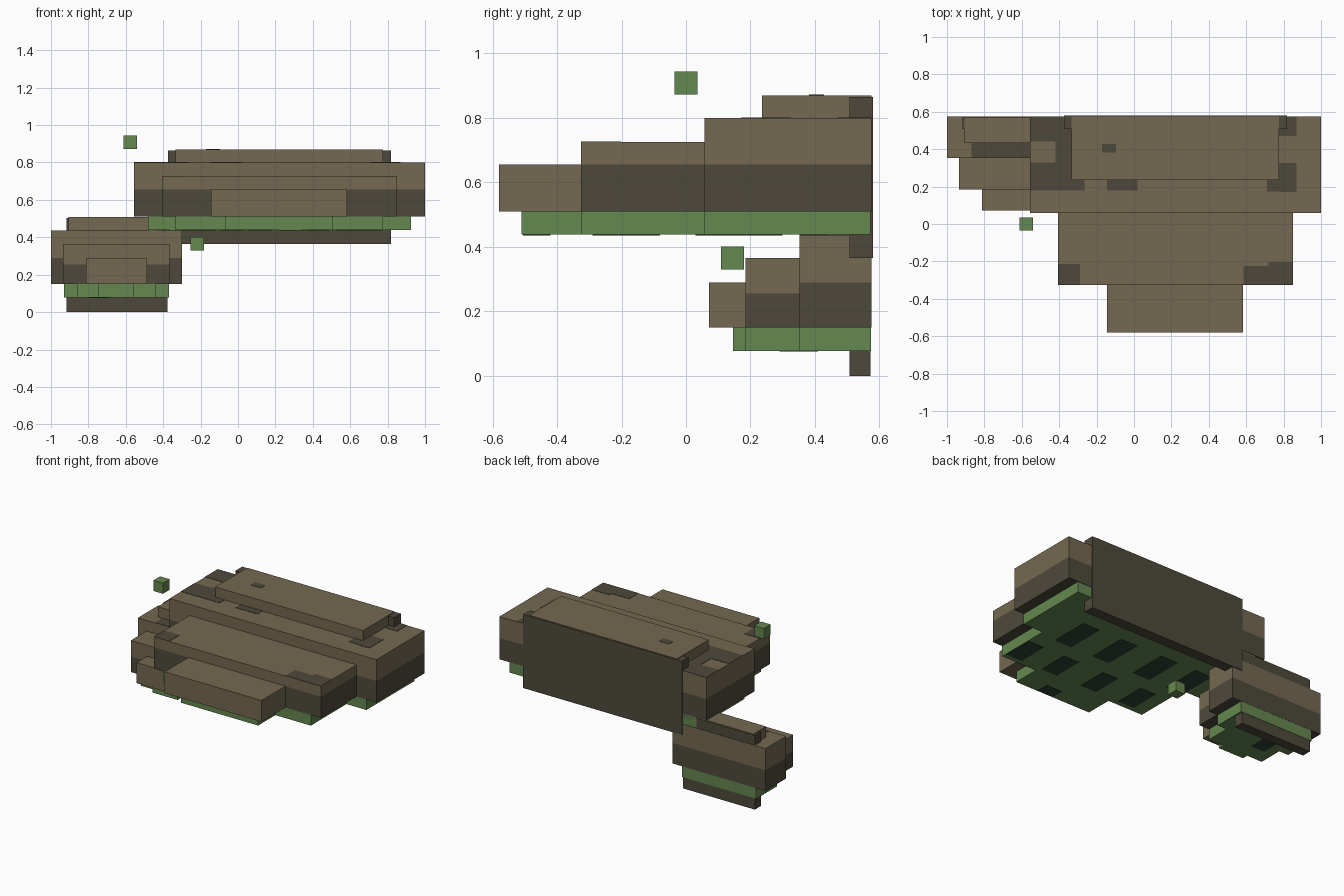
import bpy, bmesh
from mathutils import Vector

cube = bpy.data.objects.get("Cube")
if cube:
    bpy.data.objects.remove(cube, do_unlink=True)


def linear(c):
    c /= 255
    return c / 12.92 if c <= 0.04045 else ((c + 0.055) / 1.055) ** 2.4


def material(name, rgb):
    m = bpy.data.materials.new(name)
    col = [linear(c) for c in rgb] + [1]
    m.diffuse_color = col
    m.use_nodes = True
    bsdf = next(n for n in m.node_tree.nodes if n.type == 'BSDF_PRINCIPLED')
    bsdf.inputs["Base Color"].default_value = col
    bsdf.inputs["Roughness"].default_value = 0.9
    return m


TAN = material("cap tan", (116, 105, 81))
DARK = material("dark bark brown", (78, 73, 59))
GREEN = material("gill green", (101, 136, 80))
SHADE = material("dark gill green", (48, 64, 50))


def box(name, x, y, z, mat, split=None):
    """Box from ranges; with split, faces below that height turn dark brown."""
    bm = bmesh.new()
    bmesh.ops.create_cube(bm, size=1)
    for v in bm.verts:
        v.co = Vector([r[0] + (c + 0.5) * (r[1] - r[0]) for c, r in zip(v.co, (x, y, z))])
    if split:
        bmesh.ops.bisect_plane(bm, geom=bm.verts[:] + bm.edges[:] + bm.faces[:],
                               plane_co=(0, 0, split), plane_no=(0, 0, 1))
        for f in bm.faces:
            f.material_index = int(f.calc_center_median().z < split)
    me = bpy.data.meshes.new(name)
    bm.to_mesh(me)
    bm.free()
    me.materials.append(mat)
    if split:
        me.materials.append(DARK)
    ob = bpy.data.objects.new(name, me)
    bpy.context.collection.objects.link(ob)
    return ob


def patches(name, z, rects, mat):
    """Thin painted plates centred on height z; each rect is x0, x1, y0, y1."""
    for i, (x0, x1, y0, y1) in enumerate(rects, 1):
        box(f"{name}_{i}", (x0, x1), (y0, y1), (z - 0.002, z + 0.002), mat)


# Large shelf: stepped cap, crown and mounting plate
box("large_cap_back", (-0.555, 1.0), (0.058, 0.575), (0.51, 0.80), TAN, 0.655)
box("large_cap_middle", (-0.405, 0.85), (-0.325, 0.058), (0.51, 0.725), TAN, 0.655)
box("large_cap_front", (-0.145, 0.583), (-0.58, -0.325), (0.51, 0.655), TAN)
box("large_crown", (-0.335, 0.775), (0.235, 0.576), (0.80, 0.87), TAN)
box("large_back_plate", (-0.375, 0.818), (0.507, 0.58), (0.365, 0.865), DARK)

# Large shelf: gills
box("large_gill_back", (-0.48, 0.925), (0.058, 0.572), (0.438, 0.51), GREEN)
box("large_gill_middle", (-0.335, 0.775), (-0.325, 0.058), (0.438, 0.51), GREEN)
box("large_gill_front", (-0.07, 0.508), (-0.51, -0.325), (0.438, 0.51), GREEN)

# Small shelf: stepped cap, crown and mounting plate
box("small_cap_back", (-1.0, -0.30), (0.352, 0.575), (0.15, 0.437), TAN, 0.29)
box("small_cap_middle", (-0.935, -0.365), (0.185, 0.352), (0.15, 0.365), TAN, 0.255)
box("small_cap_front", (-0.812, -0.487), (0.072, 0.185), (0.15, 0.29), TAN)
box("small_crown", (-0.905, -0.395), (0.432, 0.569), (0.437, 0.508), TAN)
box("small_back_plate", (-0.918, -0.378), (0.507, 0.572), (0.0, 0.503), DARK)

# Small shelf: gills
box("small_gill_back", (-0.93, -0.37), (0.352, 0.574), (0.077, 0.15), GREEN)
box("small_gill_middle", (-0.86, -0.44), (0.185, 0.352), (0.077, 0.15), GREEN)
box("small_gill_front", (-0.745, -0.555), (0.145, 0.185), (0.077, 0.15), GREEN)

# Floating spores
box("upper_spore", (-0.611, -0.539), (-0.036, 0.036), (0.872, 0.944), GREEN)
box("lower_spore", (-0.253, -0.181), (0.108, 0.180), (0.330, 0.402), GREEN)

# Dark blotches on the cap tops
patches("large_back_blotch", 0.80, [
    (-0.555, -0.335, 0.44, 0.575), (-0.42, -0.335, 0.33, 0.44),
    (-0.555, -0.335, 0.18, 0.33), (-0.335, -0.265, 0.18, 0.235),
    (-0.145, 0.02, 0.18, 0.235), (0.71, 0.775, 0.175, 0.235),
    (0.775, 0.868, 0.17, 0.325), (0.775, 0.868, 0.47, 0.575)], DARK)
patches("large_middle_blotch", 0.725, [
    (-0.405, -0.29, -0.325, -0.215), (0.585, 0.72, -0.325, -0.225),
    (0.72, 0.85, -0.325, -0.202)], DARK)
patches("large_crown_blotch", 0.87, [(-0.172, -0.095, 0.382, 0.428)], DARK)
patches("small_back_blotch", 0.437, [(-0.87, -0.43, 0.352, 0.432)], DARK)

# Dark slots on the gill undersides
patches("large_gill_slot", 0.438,
        [(x - 0.065, x + 0.065, 0.03, 0.30) for x in (0.59, 0.29, -0.03, -0.30)]
        + [(x - 0.06, x + 0.06, -0.29, -0.08) for x in (0.71, 0.43, 0.12, -0.18)]
        + [(0.22, 0.34, -0.505, -0.42)], SHADE)
patches("small_gill_slot", 0.077, [(-0.79, -0.69, 0.29, 0.41)], SHADE)
